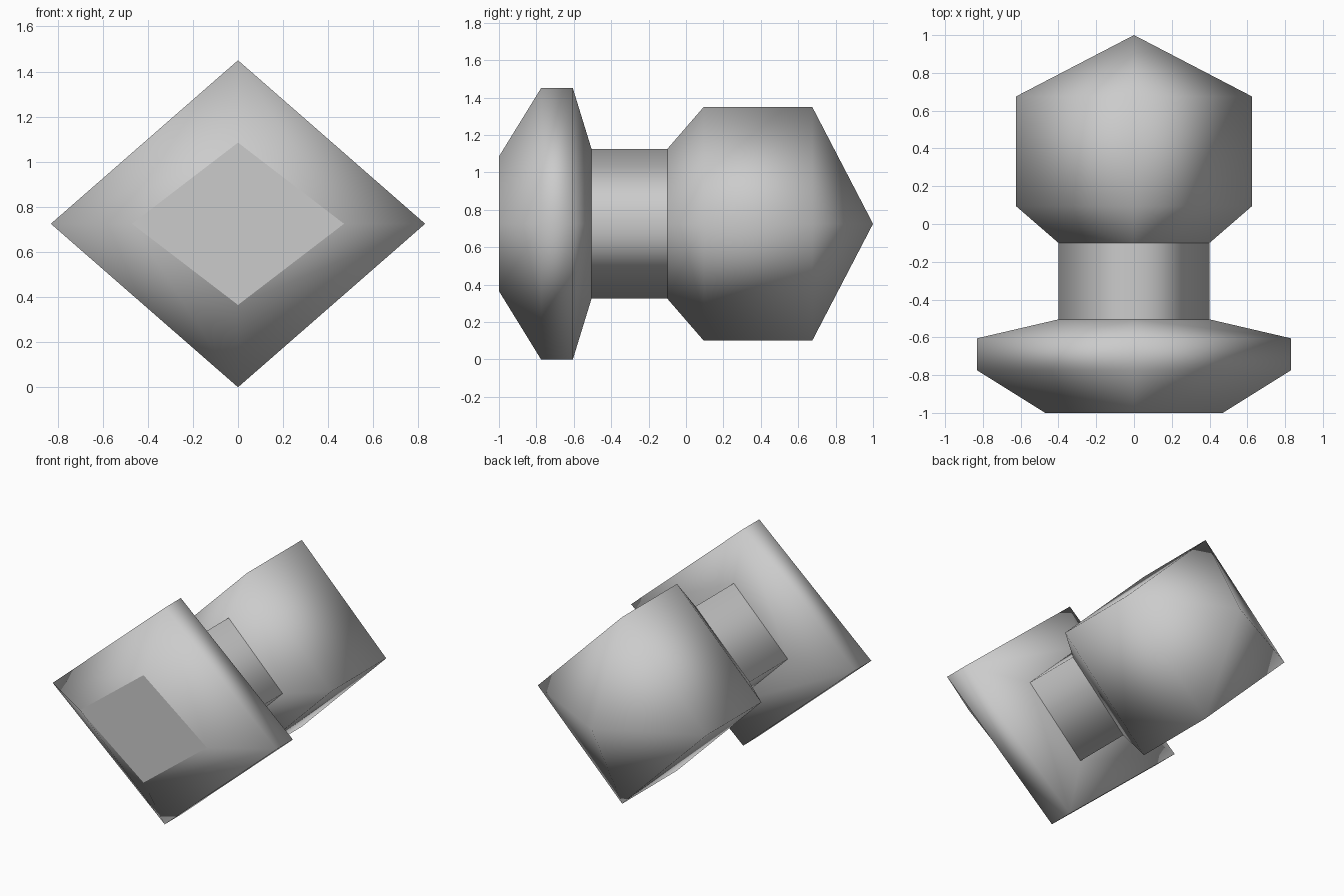
import bpy
import bmesh

cube = bpy.data.objects.get("Cube")
if cube:
    bpy.data.objects.remove(cube, do_unlink=True)

grey = bpy.data.materials.new("mid_grey")
grey.use_nodes = True
color = (0.6, 0.6, 0.6, 1.0)
grey.diffuse_color = color
grey.node_tree.nodes["Principled BSDF"].inputs["Base Color"].default_value = color

AXIS_Z = 0.725


def diamond_loft(name, rings, tip=None, cap_front=False):
    """Loft four-sided rings (y, half width, half height) along the y axis."""
    bm = bmesh.new()
    loops = []
    for y, w, h in rings:
        corners = ((w, 0), (0, h), (-w, 0), (0, -h))
        loops.append([bm.verts.new((x, y, AXIS_Z + z)) for x, z in corners])
    for a, b in zip(loops, loops[1:]):
        for i in range(4):
            j = (i + 1) % 4
            bm.faces.new((a[i], a[j], b[j], b[i]))
    if tip is not None:
        point = bm.verts.new((0, tip, AXIS_Z))
        for i in range(4):
            bm.faces.new((loops[-1][i], loops[-1][(i + 1) % 4], point))
    cap = bm.faces.new(loops[0]) if cap_front else None
    bmesh.ops.recalc_face_normals(bm, faces=bm.faces)
    for face in bm.faces:
        face.smooth = True
    # The flat front face keeps a crisp border
    if cap:
        cap.smooth = False
        for edge in cap.edges:
            edge.smooth = False
    mesh = bpy.data.meshes.new(name)
    bm.to_mesh(mesh)
    bm.free()
    mesh.materials.append(grey)
    obj = bpy.data.objects.new(name, mesh)
    bpy.context.collection.objects.link(obj)
    return obj


# Wide bevelled knob face
diamond_loft("front_plate", [(-1.0, 0.47, 0.36), (-0.775, 0.83, 0.725),
                             (-0.605, 0.83, 0.725), (-0.505, 0.4, 0.4)],
             cap_front=True)

# Narrow stem joining the two ends
diamond_loft("neck", [(-0.505, 0.4, 0.4), (-0.1, 0.4, 0.4)])

# Pointed rear body
diamond_loft("rear_body", [(-0.1, 0.4, 0.4), (0.095, 0.625, 0.625),
                           (0.675, 0.625, 0.625)], tip=1.0)
